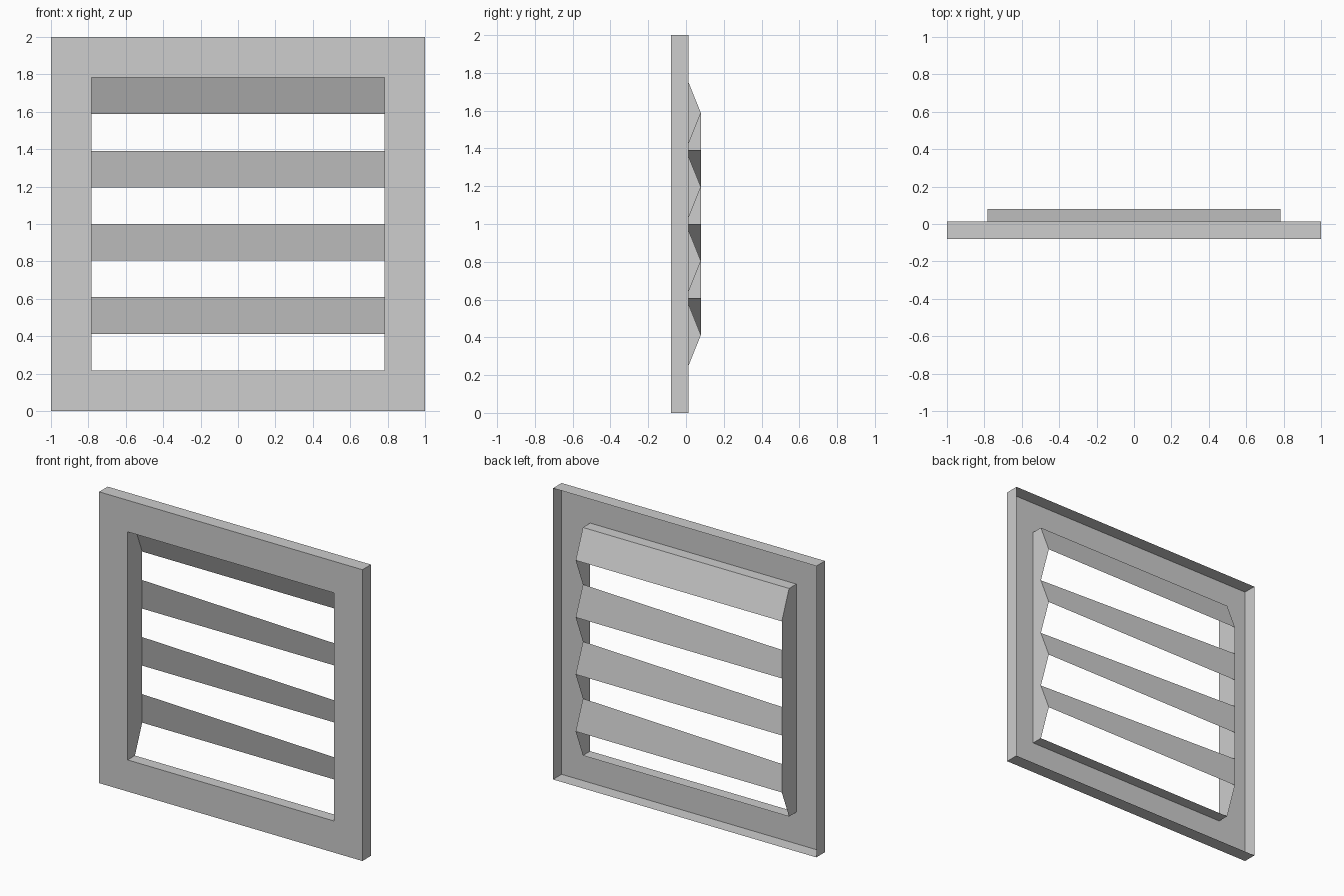
import bpy
import bmesh

cube = bpy.data.objects.get("Cube")
if cube:
    bpy.data.objects.remove(cube, do_unlink=True)

FRONT, RIM, SEAT, LIP = -0.079, 0.014, 0.0, 0.079   # depths along y
HALF = 0.783                                        # half width of the opening
BOTTOM, TOP = 0.217, 1.783                          # opening heights
COUNT = 4
PITCH = (TOP - BOTTOM) / COUNT

grey = bpy.data.materials.new("light_grey")
grey.use_nodes = True
colour = (0.61, 0.61, 0.61, 1)
grey.diffuse_color = colour
grey.node_tree.nodes["Principled BSDF"].inputs["Base Color"].default_value = colour


def finish(bm, name):
    mesh = bpy.data.meshes.new(name)
    bm.to_mesh(mesh)
    bm.free()
    mesh.materials.append(grey)
    obj = bpy.data.objects.new(name, mesh)
    bpy.context.collection.objects.link(obj)
    return obj


def sheet(bm, points):
    bm.faces.new([bm.verts.new(p) for p in points])


def rectangle(bm, half, low, high, y):
    return [bm.verts.new((x, y, z)) for x, z in
            ((-half, low), (half, low), (half, high), (-half, high))]


# Hollow frame: outer rim, front plate and opening walls, open at the back
bm = bmesh.new()
loops = [rectangle(bm, 1, 0, 2, RIM), rectangle(bm, 1, 0, 2, FRONT),
         rectangle(bm, HALF, BOTTOM, TOP, FRONT), rectangle(bm, HALF, BOTTOM, TOP, SEAT)]
for a, b in zip(loops, loops[1:]):
    for i in range(4):
        j = (i + 1) % 4
        bm.faces.new((a[i], a[j], b[j], b[i]))
finish(bm, "frame")

# Left cheek: a row of triangular teeth
bm = bmesh.new()
for k in range(COUNT):
    z = TOP - k * PITCH
    sheet(bm, [(HALF, SEAT, z), (HALF, LIP, z - PITCH / 2), (HALF, SEAT, z - PITCH)])
bmesh.ops.remove_doubles(bm, verts=bm.verts, dist=0.0001)
finish(bm, "left_cheek")

# Right cheek: one straight-edged panel
bm = bmesh.new()
sheet(bm, [(-HALF, SEAT, TOP), (-HALF, SEAT, BOTTOM),
           (-HALF, LIP, BOTTOM + PITCH / 2), (-HALF, LIP, TOP - PITCH / 2)])
finish(bm, "right_cheek")

# Slats: the lower three meet the straight cheek upright, so they twist
for k in range(COUNT):
    z = TOP - k * PITCH
    low = z - PITCH / 2
    right_y = SEAT if k == 0 else LIP
    bm = bmesh.new()
    sheet(bm, [(HALF, SEAT, z), (HALF, LIP, low), (-HALF, LIP, low), (-HALF, right_y, z)])
    finish(bm, f"slat_{k + 1}")
